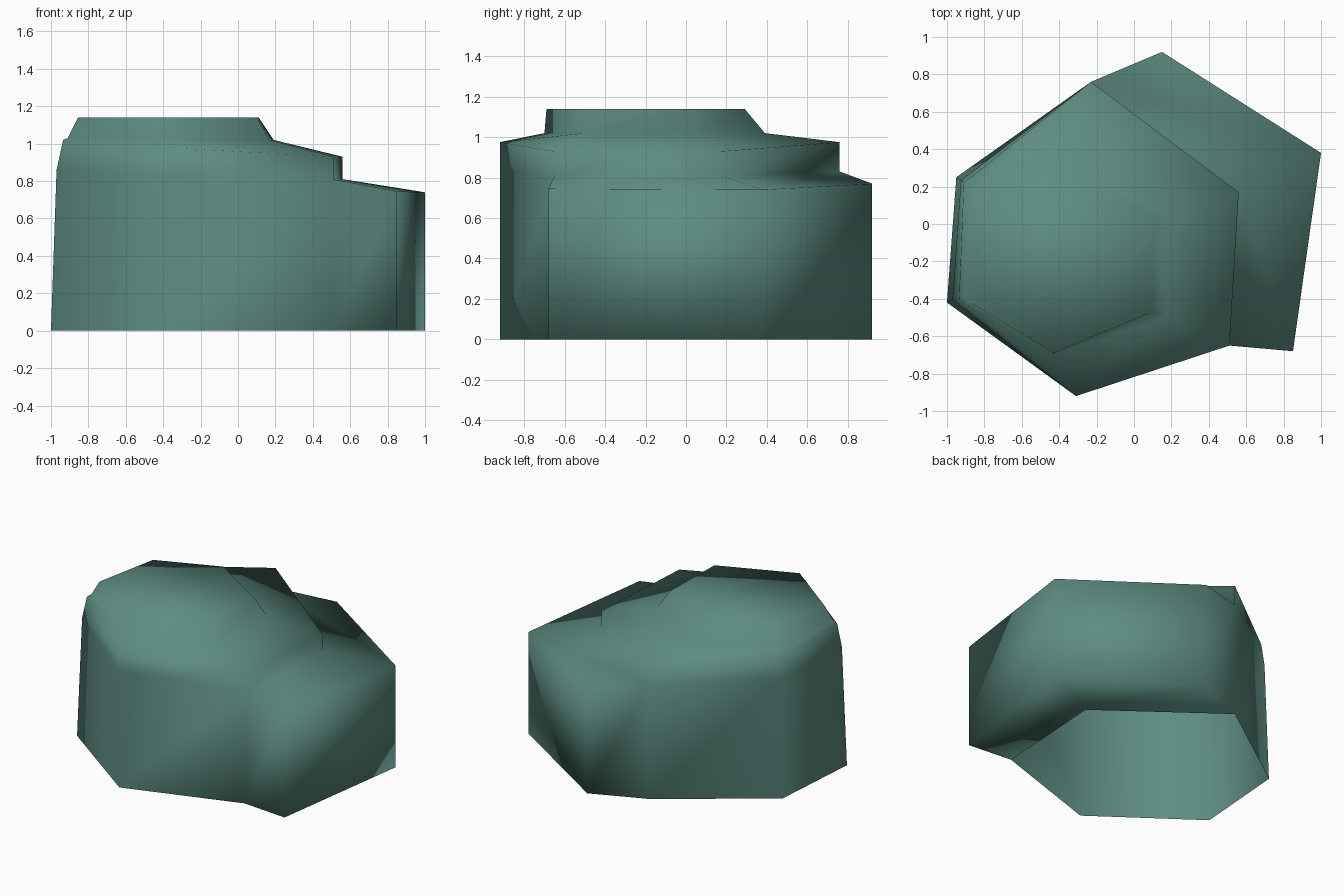
import bpy
import bmesh

cube = bpy.data.objects.get("Cube")
if cube:
    bpy.data.objects.remove(cube, do_unlink=True)

# Stone colour
stone = bpy.data.materials.new("grey_green_stone")
stone.use_nodes = True
colour = (0.11, 0.265, 0.22, 1.0)
stone.diffuse_color = colour
bsdf = next(n for n in stone.node_tree.nodes if n.type == 'BSDF_PRINCIPLED')
bsdf.inputs["Base Color"].default_value = colour
bsdf.inputs["Roughness"].default_value = 0.8

bm = bmesh.new()


def ring(points, heights):
    return [bm.verts.new((x, y, z)) for (x, y), z in zip(points, heights)]


def strip(lower, upper, spans):
    """Quads between two rings, over the chosen spans."""
    n = len(lower)
    for i in spans:
        j = (i + 1) % n
        bm.faces.new((lower[i], lower[j], upper[j], upper[i]))


# Six-sided footprint, counter-clockwise from the front right corner
base_pts = [(.51, -.65), (.56, .17), (-.23, .76), (-.95, .25), (-1, -.42), (-.31, -.92)]
mid_pts = base_pts[:3] + [(-.925, .235), (-.97, -.405)] + base_pts[5:]
rim_pts = base_pts[:3] + [(-.91, .22), (-.935, -.4)] + base_pts[5:]
shoulder_pts = [(.17, -.5), (.19, .05), (-.33, .39), (-.86, .14), (-.91, -.4), (-.43, -.7)]
cap_pts = [(.1, -.47), (.11, .02), (-.32, .29), (-.76, .11), (-.855, -.37), (-.43, -.69)]

base = ring(base_pts, [0] * 6)
mid = ring(mid_pts, [.81, .81, .83, .86, .86, .84])
rim = ring(rim_pts, [.93, .93, .975, 1.02, 1.02, .975])
shoulder = ring(shoulder_pts, [1.02, 1.02, 1.02, 1.03, 1.03, 1.02])
cap = ring(cap_pts, [1.14] * 6)

# Main body: open underneath, with two lower walls left out for the ledge
strip(base, mid, range(2, 6))
strip(mid, rim, range(6))
strip(rim, shoulder, range(6))
strip(shoulder, cap, range(6))
bm.faces.new(cap)

# Lower ledge pushed out of the two right-hand walls
ledge_pts = [(.85, -.68), (1, .38), (.15, .92)]
ledge_base = ring(ledge_pts, [0] * 3)
ledge_top = ring(ledge_pts, [.745, .74, .77])
profile = [base[:3], ledge_base, ledge_top, mid[:3]]
for lower, upper in zip(profile, profile[1:]):
    strip(lower, upper, range(2))
bm.faces.new([p[0] for p in profile])
bm.faces.new([p[2] for p in reversed(profile)])

for face in bm.faces:
    face.smooth = True

mesh = bpy.data.meshes.new("rock")
bm.to_mesh(mesh)
bm.free()
mesh.materials.append(stone)
rock = bpy.data.objects.new("rock", mesh)
bpy.context.collection.objects.link(rock)
